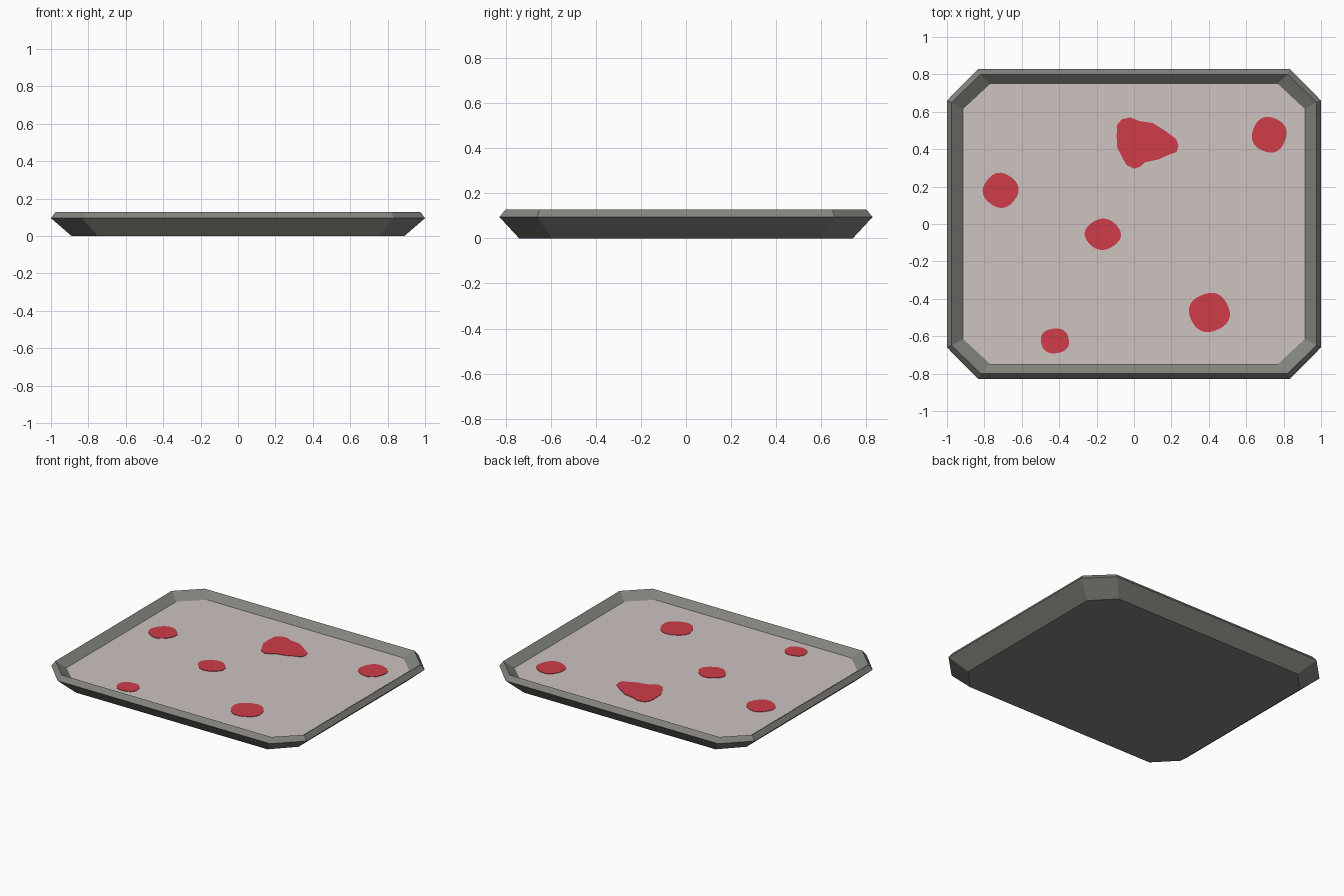
import bpy, bmesh, math

if "Cube" in bpy.data.objects:
    bpy.data.objects.remove(bpy.data.objects["Cube"])


def material(name, srgb):
    m = bpy.data.materials.new(name)
    lin = [((c / 255 + 0.055) / 1.055) ** 2.4 for c in srgb]
    m.diffuse_color = (*lin, 1)
    m.use_nodes = True
    m.node_tree.nodes["Principled BSDF"].inputs["Base Color"].default_value = m.diffuse_color
    return m


GREY = material("tray grey", (130, 132, 125))
PALE = material("pale lining", (205, 195, 192))
RED = material("red stain", (208, 60, 73))
FLOOR_Z = 0.083


def finish(name, bm, mats):
    bmesh.ops.recalc_face_normals(bm, faces=bm.faces)
    me = bpy.data.meshes.new(name)
    bm.to_mesh(me)
    bm.free()
    for m in mats:
        me.materials.append(m)
    ob = bpy.data.objects.new(name, me)
    bpy.context.collection.objects.link(ob)
    return ob


def loft(bm, rings):
    """Bridge closed rings of points and cap both ends; returns the top cap."""
    loops = [[bm.verts.new(p) for p in r] for r in rings]
    n = len(loops[0])
    for a, b in zip(loops, loops[1:]):
        for i in range(n):
            j = (i + 1) % n
            bm.faces.new((a[i], a[j], b[j], b[i]))
    bm.faces.new(loops[0][::-1])
    return bm.faces.new(loops[-1])


def octagon(hx, hy, cx, cy, z):
    """Rectangle with cut corners; cx and cy are where the cuts start."""
    quarter = [(hx, cy), (cx, hy)]
    pts = quarter + [(-x, y) for x, y in quarter[::-1]]
    pts += [(-x, -y) for x, y in pts]
    return [(x, y, z) for x, y in pts]


# Tray: base, widest edge, sharp rim, then down to the lining
bm = bmesh.new()
lining = loft(bm, [
    octagon(0.89, 0.74, 0.75, 0.595, 0.0),
    octagon(1.0, 0.828, 0.833, 0.66, 0.095),
    octagon(0.975, 0.80, 0.82, 0.65, 0.129),
    octagon(0.914, 0.75, 0.768, 0.614, FLOOR_Z),
])
lining.material_index = 1
finish("tray", bm, [GREY, PALE])


def stain(name, pts):
    """Thin flat plate lying on the lining."""
    bm = bmesh.new()
    loft(bm, [[(x, y, FLOOR_Z + dz) for x, y in pts] for dz in (-0.001, 0.003)])
    finish(name, bm, [RED])


# Round stains: centre, half sizes, wobble phase
for k, (x, y, rx, ry, ph) in enumerate([
        (0.723, 0.477, 0.093, 0.095, 0.0), (-0.713, 0.18, 0.094, 0.092, 1.0),
        (-0.167, -0.055, 0.095, 0.082, 2.0), (0.403, -0.473, 0.109, 0.104, 3.0),
        (-0.423, -0.625, 0.077, 0.068, 4.0)]):
    pts = []
    for i in range(28):
        a = 2 * math.pi * i / 28
        w = 1 + 0.03 * math.sin(4 * a + ph)
        pts.append((x + rx * w * math.cos(a), y + ry * w * math.sin(a)))
    stain(f"round_stain_{k + 1}", pts)

# Large irregular stain
stain("large_stain", [
    (-0.09, 0.53), (-0.065, 0.56), (-0.02, 0.57), (0.03, 0.55), (0.10, 0.54),
    (0.165, 0.50), (0.225, 0.455), (0.238, 0.42), (0.228, 0.385), (0.19, 0.372),
    (0.13, 0.345), (0.06, 0.33), (0.03, 0.305), (0.0, 0.295), (-0.04, 0.315),
    (-0.06, 0.35), (-0.09, 0.41), (-0.093, 0.47)])
